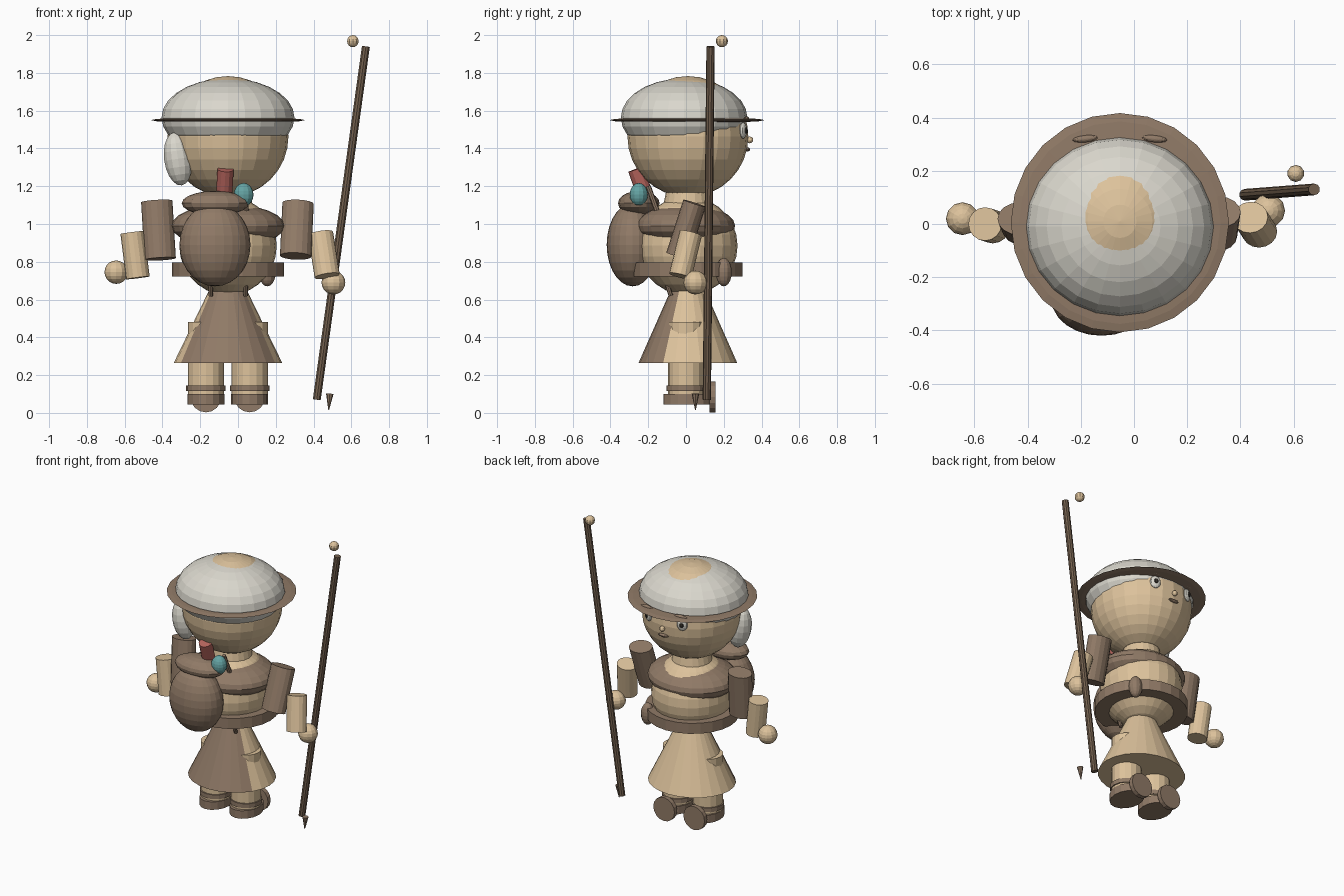
import bpy
from math import cos, radians
from mathutils import Vector

if "Cube" in bpy.data.objects:
    bpy.data.objects.remove(bpy.data.objects["Cube"])


def material(name, color):
    m = bpy.data.materials.new(name)
    m.use_nodes = True
    m.diffuse_color = (*color, 1)
    m.node_tree.nodes["Principled BSDF"].inputs["Base Color"].default_value = (*color, 1)
    return m


TAN = material("tan", (0.72, 0.54, 0.33))
BROWN = material("brown", (0.28, 0.195, 0.135))
WOOD = material("dark wood", (0.17, 0.115, 0.075))
HAIR = material("pale grey", (0.70, 0.68, 0.61))
RED = material("dull red", (0.47, 0.13, 0.11))
TEAL = material("teal", (0.13, 0.37, 0.37))
DARK = material("dark pupil", (0.03, 0.025, 0.02))


def finish(name, mat):
    ob = bpy.context.object
    ob.name = name
    ob.data.materials.append(mat)
    return ob


def ball(name, mat, loc, size, segs=16, rings=10, rot=(0, 0, 0)):
    bpy.ops.mesh.primitive_uv_sphere_add(segments=segs, ring_count=rings, location=loc, rotation=rot)
    ob = finish(name, mat)
    ob.scale = size if isinstance(size, tuple) else (size,) * 3
    return ob


def rod(name, mat, start, end, r1, r2=None, sides=16, flat=1.0):
    """Cylinder or cone between two points, optionally squashed in y."""
    a, b = Vector(start), Vector(end)
    bpy.ops.mesh.primitive_cone_add(vertices=sides, radius1=r1, radius2=r1 if r2 is None else r2,
                                    depth=(b - a).length, location=(a + b) / 2)
    ob = finish(name, mat)
    ob.rotation_mode = 'QUATERNION'
    ob.rotation_quaternion = Vector((0, 0, 1)).rotation_difference(b - a)
    ob.scale.y = flat
    return ob


CX = -0.053  # centre line of the figure

# Head, hair and hat brim
ball("head", TAN, (CX, 0.01, 1.463), 0.32, 24, 16)
ball("hair", HAIR, (CX, -0.01, 1.563), (0.352, 0.335, 0.208), 24, 14)
ball("hat_brim", BROWN, (CX, 0.005, 1.55), (0.41, 0.412, 0.016), 24, 8)
ball("hair_bun", HAIR, (-0.318, -0.14, 1.345), (0.075, 0.075, 0.142), 14, 10, (0, radians(-8), 0))

# Face
for side, label in ((-1, "right"), (1, "left")):
    x = CX + side * 0.13
    turn = (0, 0, radians(-24 * side))
    ball(label + "_eye", HAIR, (x, 0.302, 1.495), (0.035, 0.018, 0.043), 12, 8, turn)
    ball(label + "_pupil", DARK, (x + side * 0.005, 0.318, 1.495), (0.014, 0.009, 0.017), 8, 6, turn)
    ball(label + "_eyebrow", BROWN, (x, 0.32, 1.555), (0.05, 0.014, 0.015), 12, 8,
         (0, 0, radians(-6 * side)))
ball("nose", TAN, (CX, 0.338, 1.445), 0.018, 10, 6)
ball("mouth", BROWN, (CX, 0.326, 1.395), (0.04, 0.014, 0.011), 10, 6)

# Torso, collar and belt
ball("torso", TAN, (CX, 0.008, 0.885), (0.258, 0.265, 0.262), 24, 14)
rod("neck", TAN, (CX, 0.01, 1.05), (CX, 0.01, 1.2), 0.14, 0.11, 20)
ball("collar", BROWN, (CX, -0.002, 0.99), (0.3, 0.262, 0.115), 24, 12)
rod("belt", BROWN, (CX, 0.008, 0.722), (CX, 0.008, 0.795), 0.297, sides=24, flat=0.98)
ball("belt_pouch", BROWN, (0.155, 0.2, 0.745), (0.045, 0.042, 0.075), 12, 10)

# Skirt with a brown rear panel
skirt = rod("skirt", TAN, (CX, 0.01, 0.265), (CX, 0.01, 0.68), 0.287, 0.085, 24, 0.91)
skirt.data.materials.append(BROWN)
for f in skirt.data.polygons:
    if abs(f.normal.z) < 0.9 and Vector((f.normal.x, f.normal.y)).normalized().y < -cos(radians(56)):
        f.material_index = 1
for x in (-0.145, 0.04):
    rod("skirt_tie", BROWN, (x, -0.08, 0.62), (x, -0.1, 0.68), 0.012, sides=8)

# Legs and boots
for x, label in ((-0.17, "right"), (0.062, "left")):
    rod(label + "_leg", TAN, (x, 0, 0.09), (x, 0, 0.48), 0.096)
    rod(label + "_boot_cuff", BROWN, (x, 0, 0.115), (x, 0, 0.145), 0.104)
    rod(label + "_boot", BROWN, (x, 0.005, 0.045), (x, 0.005, 0.1), 0.098, flat=1.27)
    rod(label + "_toe_cap", BROWN, (x, 0.125, 0.085), (x, 0.155, 0.085), 0.082)

# Arms
rod("left_upper_arm", BROWN, (0.305, -0.045, 0.83), (0.318, 0.045, 1.11), 0.083, flat=0.75)
rod("left_forearm", TAN, (0.472, -0.03, 0.725), (0.437, 0.025, 0.95), 0.067, flat=0.9)
ball("left_hand", TAN, (0.505, 0.05, 0.69), 0.063, 12, 10)
rod("right_upper_arm", BROWN, (-0.412, -0.02, 0.815), (-0.43, 0.02, 1.12), 0.083, flat=0.75)
rod("right_forearm", TAN, (-0.53, -0.01, 0.715), (-0.56, 0, 0.955), 0.063)
ball("right_hand", TAN, (-0.645, 0.02, 0.745), 0.062, 12, 10)

# Backpack with its flap, scroll and flask
ball("backpack", BROWN, (-0.122, -0.283, 0.89), (0.188, 0.137, 0.22), 24, 14)
ball("backpack_flap", BROWN, (-0.12, -0.25, 1.11), (0.178, 0.11, 0.065), 16, 10)
rod("scroll", RED, (-0.075, -0.205, 1.12), (-0.066, -0.265, 1.29), 0.043, sides=12)
ball("flask", TEAL, (0.03, -0.25, 1.155), (0.052, 0.048, 0.062), 12, 10)
rod("backpack_strap", BROWN, (0.045, -0.15, 1.06), (0.03, -0.2, 1.2), 0.014, sides=8)

# Walking staff with its knob and spike
rod("staff", WOOD, (0.417, 0.11, 0.07), (0.677, 0.13, 1.94), 0.022, sides=10)
ball("staff_knob", TAN, (0.608, 0.19, 1.968), 0.032, 10, 8)
rod("staff_spike", BROWN, (0.48, 0.05, 0.015), (0.486, 0.05, 0.102), 0.002, 0.02, 8)
